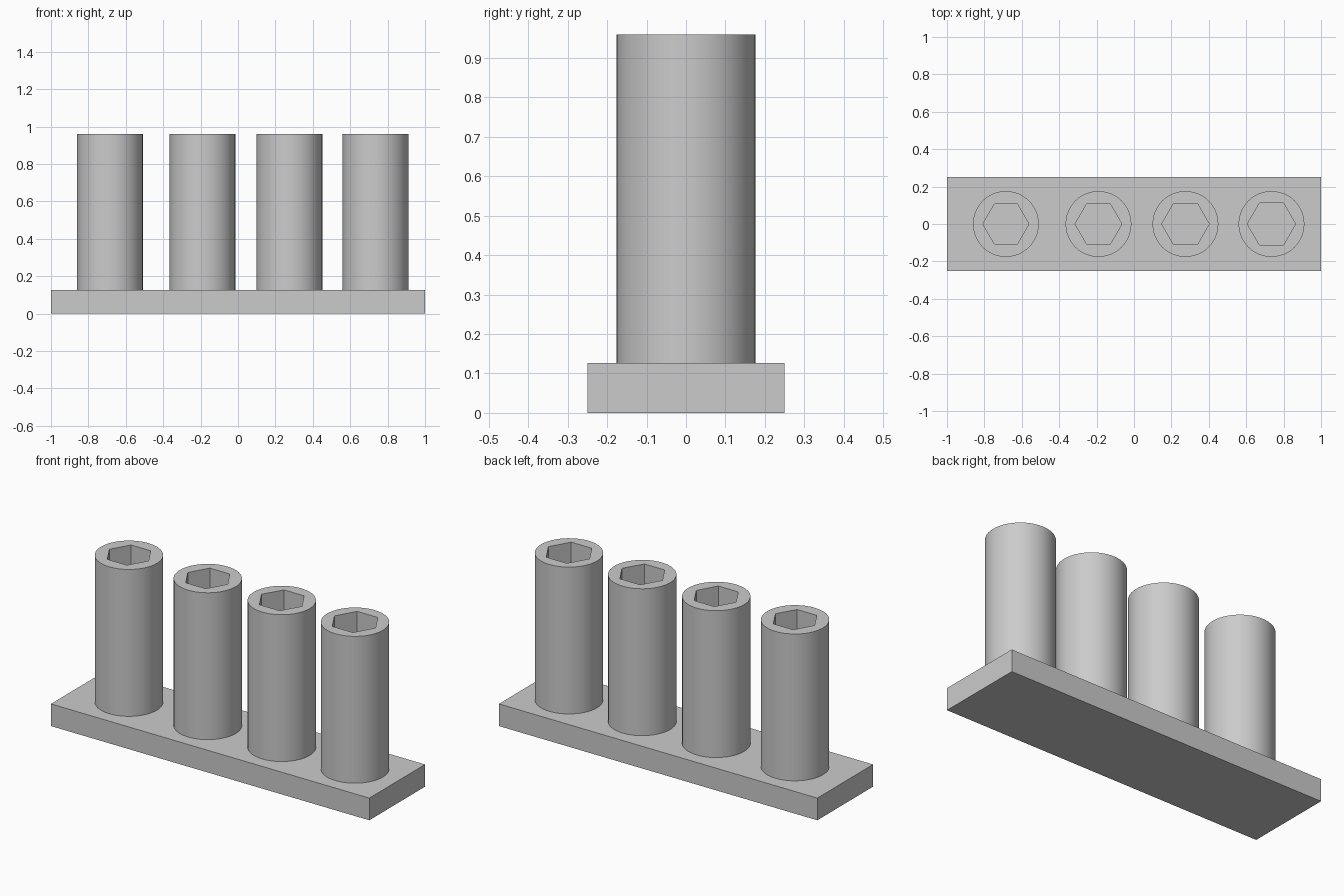
import bpy, bmesh, math

if "Cube" in bpy.data.objects:
    bpy.data.objects.remove(bpy.data.objects["Cube"])

BASE_TOP, TOP, RADIUS = 0.126, 0.96, 0.176

grey = bpy.data.materials.new("plain_grey")
grey.diffuse_color = (0.6, 0.6, 0.6, 1)
grey.use_nodes = True
grey.node_tree.nodes["Principled BSDF"].inputs["Base Color"].default_value = grey.diffuse_color


def add_object(name, bm):
    bmesh.ops.recalc_face_normals(bm, faces=bm.faces)
    mesh = bpy.data.meshes.new(name)
    bm.to_mesh(mesh)
    bm.free()
    mesh.materials.append(grey)
    ob = bpy.data.objects.new(name, mesh)
    bpy.context.collection.objects.link(ob)
    return ob


def ring(bm, sides, radius, z):
    """Closed loop of vertices, with its first corner on +x."""
    step = math.tau / sides
    return [bm.verts.new((radius * math.cos(i * step), radius * math.sin(i * step), z))
            for i in range(sides)]


def loop_edges(bm, verts):
    return [bm.edges.new((a, b)) for a, b in zip(verts, verts[1:] + verts[:1])]


def wall(bm, low, high):
    n = len(low)
    for i in range(n):
        j = (i + 1) % n
        bm.faces.new((low[i], low[j], high[j], high[i]))


# Flat rectangular base
bm = bmesh.new()
bmesh.ops.create_cube(bm, size=1)
bmesh.ops.scale(bm, verts=bm.verts, vec=(2, 0.5, BASE_TOP))
bmesh.ops.translate(bm, verts=bm.verts, vec=(0, 0, BASE_TOP / 2))
add_object("base", bm)

# Round holders with hexagonal sockets that widen slightly from left to right
for n, (x, hex_radius) in enumerate([(-0.685, 0.123), (-0.19, 0.125),
                                     (0.275, 0.127), (0.735, 0.129)], 1):
    bm = bmesh.new()
    outer = ring(bm, 48, RADIUS, TOP)
    inner = ring(bm, 6, hex_radius, TOP)
    edges = loop_edges(bm, outer) + loop_edges(bm, inner)
    bmesh.ops.triangle_fill(bm, edges=edges, use_beauty=True, normal=(0, 0, 1))
    wall(bm, ring(bm, 48, RADIUS, BASE_TOP), outer)
    floor = ring(bm, 6, hex_radius, BASE_TOP + 0.001)
    wall(bm, floor, inner)
    bm.faces.new(floor)
    holder = add_object(f"holder_{n}", bm)
    holder.location.x = x
    bpy.ops.object.select_all(action='DESELECT')
    holder.select_set(True)
    bpy.context.view_layer.objects.active = holder
    bpy.ops.object.shade_smooth_by_angle(angle=math.radians(30))
